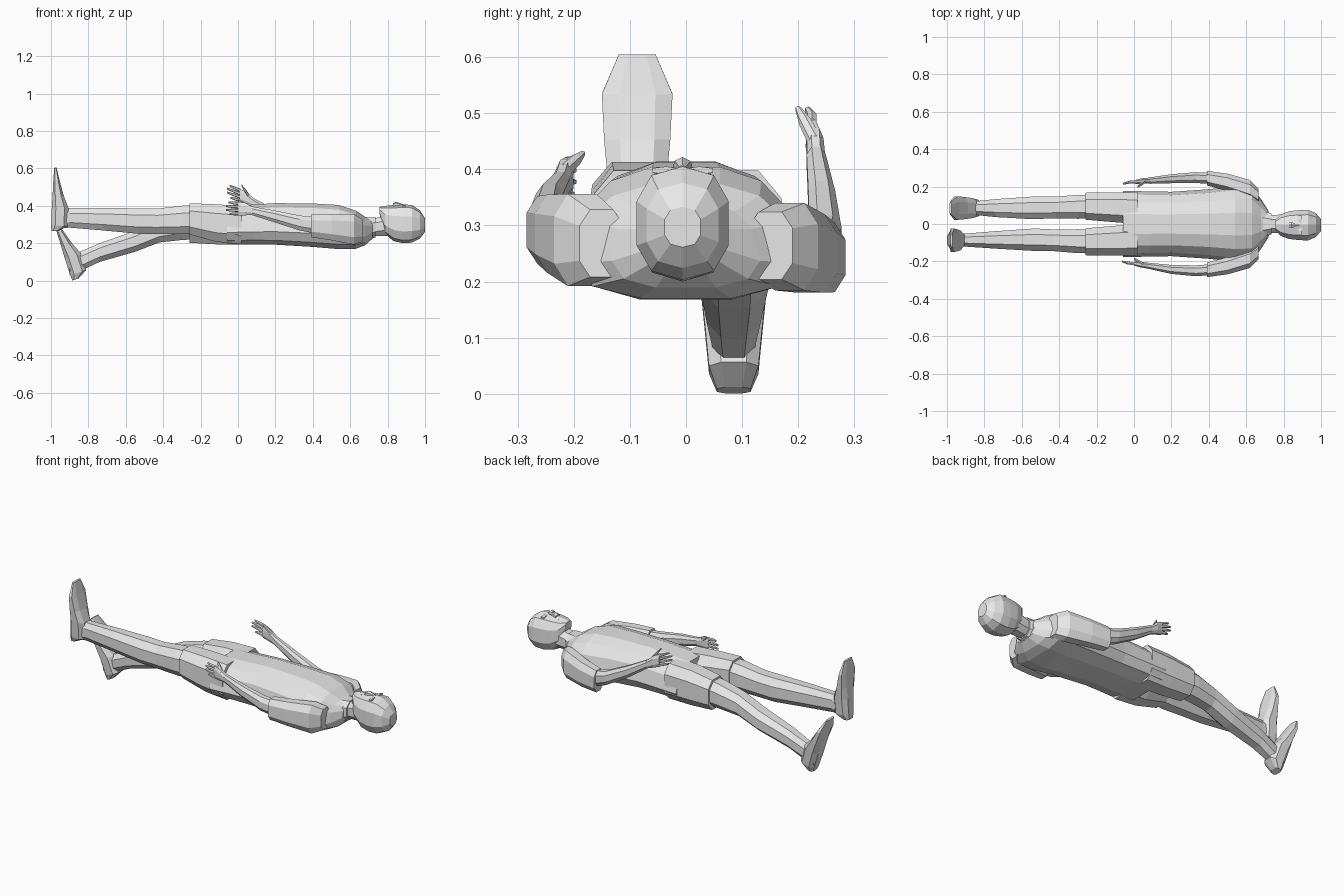
import bpy, bmesh, math
from mathutils import Matrix, Vector

cube = bpy.data.objects.get("Cube")
if cube:
    bpy.data.objects.remove(cube, do_unlink=True)

grey = bpy.data.materials.new("plain grey")
grey.use_nodes = True
grey.diffuse_color = (0.8, 0.8, 0.8, 1)
grey.node_tree.nodes["Principled BSDF"].inputs["Base Color"].default_value = (0.8, 0.8, 0.8, 1)


def profile(n, power):
    """Unit cross-section: a rounded box with n corners."""
    pts = []
    for i in range(n):
        a = 2 * math.pi * (i + 0.5) / n
        c, s = math.cos(a), math.sin(a)
        pts.append((math.copysign(abs(c) ** power, c), math.copysign(abs(s) ** power, s)))
    my, mz = max(p[0] for p in pts), max(p[1] for p in pts)
    return [(p[0] / my, p[1] / mz) for p in pts]


def loft(name, sections, n=8, power=0.85, taper=0.0, matrix=None):
    """Skin rings along x; each section is (x, y, z, half width, half height)."""
    bm = bmesh.new()
    rings = []
    for x, y, z, ry, rz in sections:
        rings.append([bm.verts.new((x, y + u * ry * (1 - taper * v), z + v * rz))
                      for u, v in profile(n, power)])
    for a, b in zip(rings, rings[1:]):
        for i in range(n):
            j = (i + 1) % n
            bm.faces.new((a[i], a[j], b[j], b[i]))
    bm.faces.new(rings[0])
    bm.faces.new(rings[-1])
    if matrix:
        bm.transform(matrix)
    bmesh.ops.recalc_face_normals(bm, faces=bm.faces)
    mesh = bpy.data.meshes.new(name)
    bm.to_mesh(mesh)
    bm.free()
    mesh.materials.append(grey)
    obj = bpy.data.objects.new(name, mesh)
    bpy.context.collection.objects.link(obj)
    return obj


# Torso, collar and neck
loft("torso", [(-0.06, 0, 0.295, 0.168, 0.102), (0.08, 0, 0.300, 0.165, 0.106),
               (0.20, 0, 0.303, 0.163, 0.111), (0.40, 0, 0.296, 0.176, 0.116),
               (0.54, 0, 0.286, 0.192, 0.118), (0.63, 0, 0.272, 0.188, 0.102),
               (0.68, 0, 0.265, 0.125, 0.076), (0.72, 0, 0.275, 0.066, 0.050)],
     n=12, power=0.75, taper=0.15)
loft("collar", [(0.67, 0, 0.272, 0.078, 0.064), (0.735, 0, 0.285, 0.055, 0.054)], n=8)
loft("neck", [(0.66, 0, 0.270, 0.056, 0.050), (0.72, 0, 0.283, 0.047, 0.046),
              (0.82, 0, 0.300, 0.052, 0.060)], n=8)

# Head with nose, brow and lips
HY = -0.006
loft("head", [(0.757, HY, 0.375, 0.028, 0.018), (0.785, HY, 0.325, 0.058, 0.074),
              (0.830, HY, 0.308, 0.074, 0.096), (0.880, HY, 0.303, 0.080, 0.103),
              (0.930, HY, 0.304, 0.082, 0.101), (0.972, HY, 0.300, 0.064, 0.076),
              (1.000, HY, 0.297, 0.032, 0.036)], n=10, power=0.8)
loft("nose", [(0.828, HY, 0.400, 0.017, 0.012), (0.842, HY, 0.406, 0.014, 0.016),
              (0.885, HY, 0.400, 0.006, 0.008)], n=6)
loft("lips", [(0.796, HY, 0.386, 0.012, 0.008), (0.806, HY, 0.392, 0.022, 0.008),
              (0.817, HY, 0.394, 0.012, 0.008)], n=6)
for side, sign in (("left", 1), ("right", -1)):
    loft(side + "_brow", [(0.880, HY + sign * 0.030, 0.396, 0.020, 0.006),
                          (0.895, HY + sign * 0.030, 0.398, 0.024, 0.007)], n=6)

# Legs: shorts, bare legs and feet, each side in its own pose
poses = {
    "right": dict(
        shorts=[(-0.26, -0.095, 0.330, 0.072, 0.083), (-0.12, -0.090, 0.308, 0.079, 0.100),
                (0.02, -0.085, 0.296, 0.085, 0.102)],
        leg=[(-0.20, -0.093, 0.328, 0.064, 0.076), (-0.30, -0.092, 0.324, 0.064, 0.076),
             (-0.43, -0.087, 0.317, 0.058, 0.068), (-0.53, -0.084, 0.318, 0.060, 0.068),
             (-0.72, -0.085, 0.328, 0.048, 0.060), (-0.90, -0.086, 0.335, 0.035, 0.052),
             (-0.95, -0.086, 0.335, 0.036, 0.055)],
        heel=(-1.0, -0.087, 0.265), tilt=-2),
    "left": dict(
        shorts=[(-0.26, 0.095, 0.288, 0.072, 0.086), (-0.12, 0.090, 0.294, 0.079, 0.100),
                (0.02, 0.085, 0.296, 0.085, 0.102)],
        leg=[(-0.20, 0.093, 0.296, 0.064, 0.074), (-0.30, 0.092, 0.287, 0.064, 0.070),
             (-0.42, 0.088, 0.264, 0.058, 0.060), (-0.55, 0.086, 0.210, 0.060, 0.056),
             (-0.74, 0.085, 0.150, 0.048, 0.050), (-0.855, 0.085, 0.098, 0.036, 0.052),
             (-0.90, 0.085, 0.075, 0.034, 0.045)],
        heel=(-0.888, 0.085, 0.0), tilt=18),
}
foot = [(0.000, 0, 0.020, 0.030, 0.018), (0.030, 0, 0.045, 0.044, 0.045),
        (0.125, 0, 0.045, 0.053, 0.045), (0.190, 0, 0.032, 0.059, 0.030),
        (0.270, 0, 0.020, 0.063, 0.017), (0.340, 0, 0.012, 0.033, 0.006)]
for side, p in poses.items():
    loft(side + "_shorts_leg", p["shorts"], n=8, power=0.75)
    loft(side + "_leg", p["leg"], n=8)
    a = math.radians(p["tilt"])
    s, c = math.sin(a), math.cos(a)
    h = p["heel"]
    # foot length points up, its instep points to the body
    m = Matrix(((-s, 0, c, h[0]), (0, 1, 0, h[1]), (c, 0, s, h[2]), (0, 0, 0, 1)))
    loft(side + "_foot", foot, n=8, power=0.75, matrix=m)

# Arms: sleeve, forearm, palm and wrist-to-tip direction of the hand
arms = {
    "right": dict(
        sleeve=[(0.665, -0.150, 0.268, 0.040, 0.060), (0.62, -0.185, 0.274, 0.050, 0.082),
                (0.50, -0.223, 0.285, 0.046, 0.070), (0.39, -0.245, 0.292, 0.039, 0.060)],
        arm=[(0.43, -0.243, 0.293, 0.029, 0.044), (0.33, -0.250, 0.308, 0.029, 0.040),
             (0.20, -0.243, 0.342, 0.024, 0.032), (0.075, -0.223, 0.373, 0.016, 0.023)],
        palm=(0.035, -0.217, 0.383), tip=(-0.065, -0.200, 0.388), thumb=(0.0, -0.185, 0.428)),
    "left": dict(
        sleeve=[(0.665, 0.150, 0.264, 0.040, 0.060), (0.62, 0.185, 0.262, 0.050, 0.078),
                (0.50, 0.223, 0.250, 0.046, 0.070), (0.39, 0.245, 0.243, 0.039, 0.062)],
        arm=[(0.43, 0.243, 0.247, 0.029, 0.044), (0.33, 0.248, 0.278, 0.029, 0.040),
             (0.20, 0.242, 0.345, 0.024, 0.034), (0.085, 0.232, 0.415, 0.017, 0.025)],
        palm=(0.045, 0.230, 0.440), tip=(-0.060, 0.215, 0.482), thumb=(0.02, 0.200, 0.508)),
}
for side, p in arms.items():
    loft(side + "_sleeve", p["sleeve"], n=8, power=0.75)
    loft(side + "_forearm", p["arm"], n=8)
    palm, tip, thumb = (Vector(p[k]) for k in ("palm", "tip", "thumb"))
    wrist = Vector(p["arm"][-1][:3])
    knuckles = palm.lerp(tip, 0.35)
    loft(side + "_palm", [(*wrist, 0.016, 0.023), (*palm, 0.015, 0.034),
                          (*knuckles, 0.011, 0.036)], n=8)
    # four fanned fingers, curling slightly inward
    for i, reach in enumerate((0.85, 1.0, 1.0, 0.8)):
        off = (1.5 - i) * 0.018
        base = knuckles + Vector((0.006, 0, off))
        end = palm.lerp(tip, reach) + Vector((0, 0, off * 1.15))
        mid = base.lerp(end, 0.5) - Vector((0, math.copysign(0.004, -palm.y), 0))
        loft(f"{side}_finger_{i + 1}", [(*base, 0.008, 0.009), (*mid, 0.008, 0.008),
                                        (*end, 0.005, 0.005)], n=6)
    root = wrist.lerp(palm, 0.6) + Vector((0, 0, 0.018))
    loft(side + "_thumb", [(*root, 0.011, 0.013), (*root.lerp(thumb, 0.6), 0.010, 0.011),
                           (*thumb, 0.005, 0.005)], n=6)
